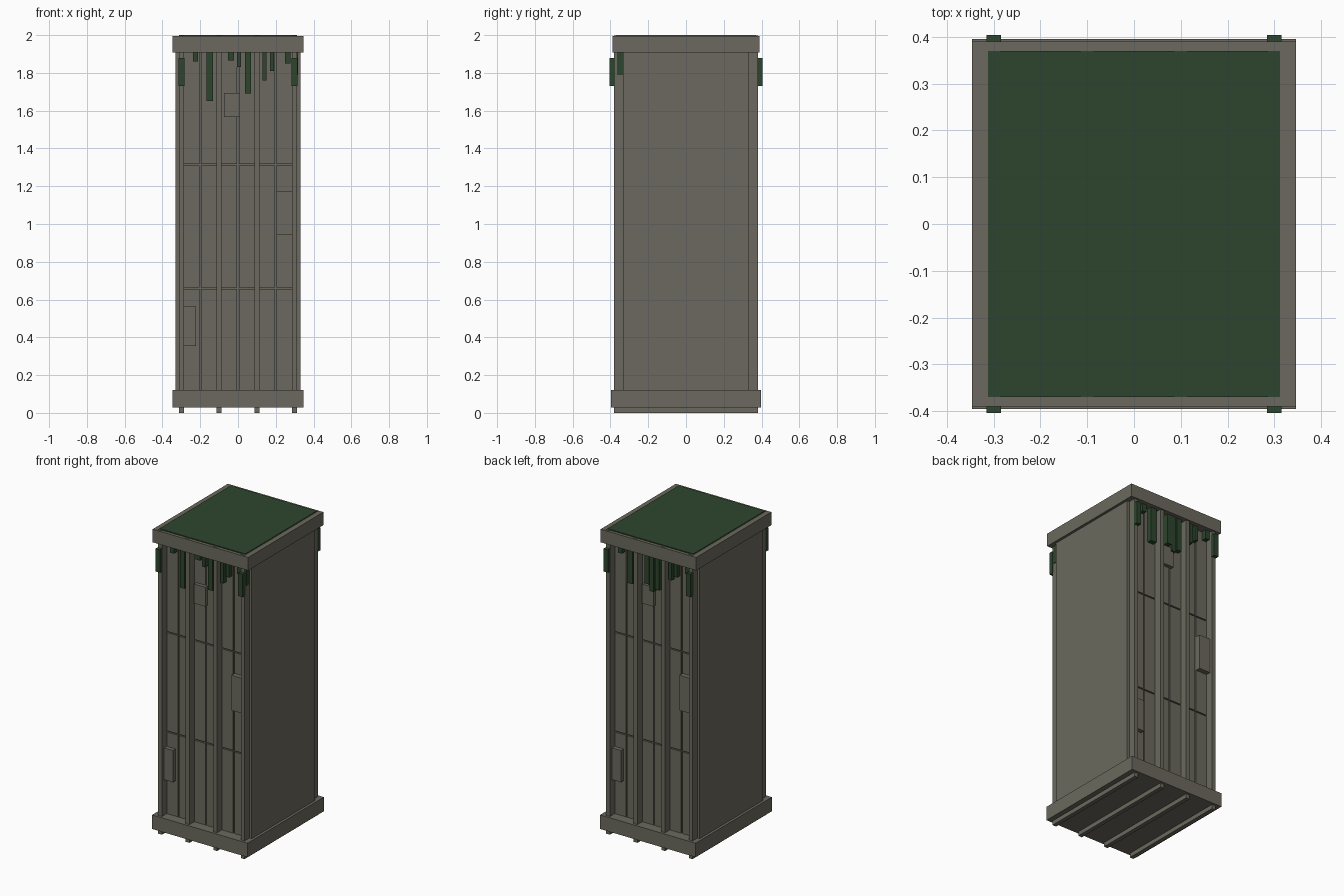
import bpy

def material(name, rgb):
    m = bpy.data.materials.new(name)
    m.diffuse_color = (*rgb, 1)
    return m

STONE = material("weathered_metal", (0.147, 0.141, 0.112))
MOSS = material("dark_moss", (0.027, 0.060, 0.027))

def box(name, x, y, z, mat=STONE):
    """Axis-aligned box from (min, max) ranges."""
    (x0, x1), (y0, y1), (z0, z1) = x, y, z
    verts = [(a, b, c) for a in (x0, x1) for b in (y0, y1) for c in (z0, z1)]
    faces = [(0, 1, 3, 2), (4, 6, 7, 5), (0, 4, 5, 1),
             (2, 3, 7, 6), (0, 2, 6, 4), (1, 5, 7, 3)]
    me = bpy.data.meshes.new(name)
    me.from_pydata(verts, [], faces)
    me.materials.append(mat)
    ob = bpy.data.objects.new(name, me)
    bpy.context.collection.objects.link(ob)
    return ob

def face_box(name, side, x, depth, z, mat=STONE):
    """Box on the front (side=1) or, turned half round, on the back (side=-1)."""
    xs = sorted(side * v for v in x)
    ys = sorted(-side * v for v in depth)
    return box(name, xs, ys, z, mat)

# Inner core, side walls and the two collars
box("core", (-0.315, 0.315), (-0.32, 0.32), (0.04, 1.98))
for s, label in ((1, "right"), (-1, "left")):
    box(label + "_wall", sorted((s * 0.31, s * 0.33)), (-0.33, 0.33), (0.05, 1.95))
box("base_collar", (-0.347, 0.347), (-0.396, 0.396), (0.028, 0.12))
box("top_collar", (-0.347, 0.347), (-0.39, 0.39), (1.908, 1.994))

# Full-depth ribs, showing below the base and at the top
for x in (-0.3, -0.1, 0.1, 0.3):
    box("rib", (x - 0.0135, x + 0.0135), (-0.38, 0.38), (0, 1.997))

# Moss bed on top
box("moss_top", (-0.312, 0.312), (-0.37, 0.37), (1.98, 2.0), MOSS)

# Hanging moss: (centre x, width, lowest z), x measured along each face
strands = {
    1: [(-0.225, 0.028, 1.86), (-0.149, 0.034, 1.65), (-0.037, 0.034, 1.865),
        (0.005, 0.022, 1.83), (0.053, 0.032, 1.69), (0.140, 0.02, 1.76),
        (0.180, 0.022, 1.81), (0.264, 0.03, 1.85), (0.304, 0.028, 1.79)],
    -1: [(-0.225, 0.028, 1.86), (-0.153, 0.042, 1.68), (-0.03, 0.034, 1.71),
         (0.005, 0.03, 1.67), (0.045, 0.032, 1.69), (0.140, 0.022, 1.78),
         (0.180, 0.022, 1.81), (0.264, 0.03, 1.85)],
}

G = 0.004  # half seam width
rows = [(0.1, 0.66), (0.66, 1.313), (1.313, 1.95)]
for side in (1, -1):
    # Wall panels separated by narrow seams
    for i in range(6):
        x0 = -0.3 + 0.1 * i
        for z0, z1 in rows:
            a = x0 - 0.03 if i == 0 else x0 + G
            b = x0 + 0.13 if i == 5 else x0 + 0.1 - G
            face_box("wall_panel", side, (a, b), (0.31, 0.33), (z0 + G, z1 - G))
    # Raised patch plates
    face_box("low_patch", side, (-0.287, -0.222), (0.32, 0.358), (0.353, 0.562))
    face_box("mid_patch", side, (0.205, 0.287), (0.32, 0.362), (0.942, 1.172))
    face_box("high_patch", side, (-0.073, 0.01), (0.32, 0.354), (1.567, 1.694))
    # Moss strands in the bays and on the corner ribs
    for x, w, z in strands[side]:
        face_box("moss_strand", side, (x - w / 2, x + w / 2), (0.334, 0.365), (z, 1.92), MOSS)
    for x in (-0.3, 0.3):
        face_box("rib_moss", side, (x - 0.016, x + 0.016), (0.376, 0.404), (1.73, 1.88), MOSS)
